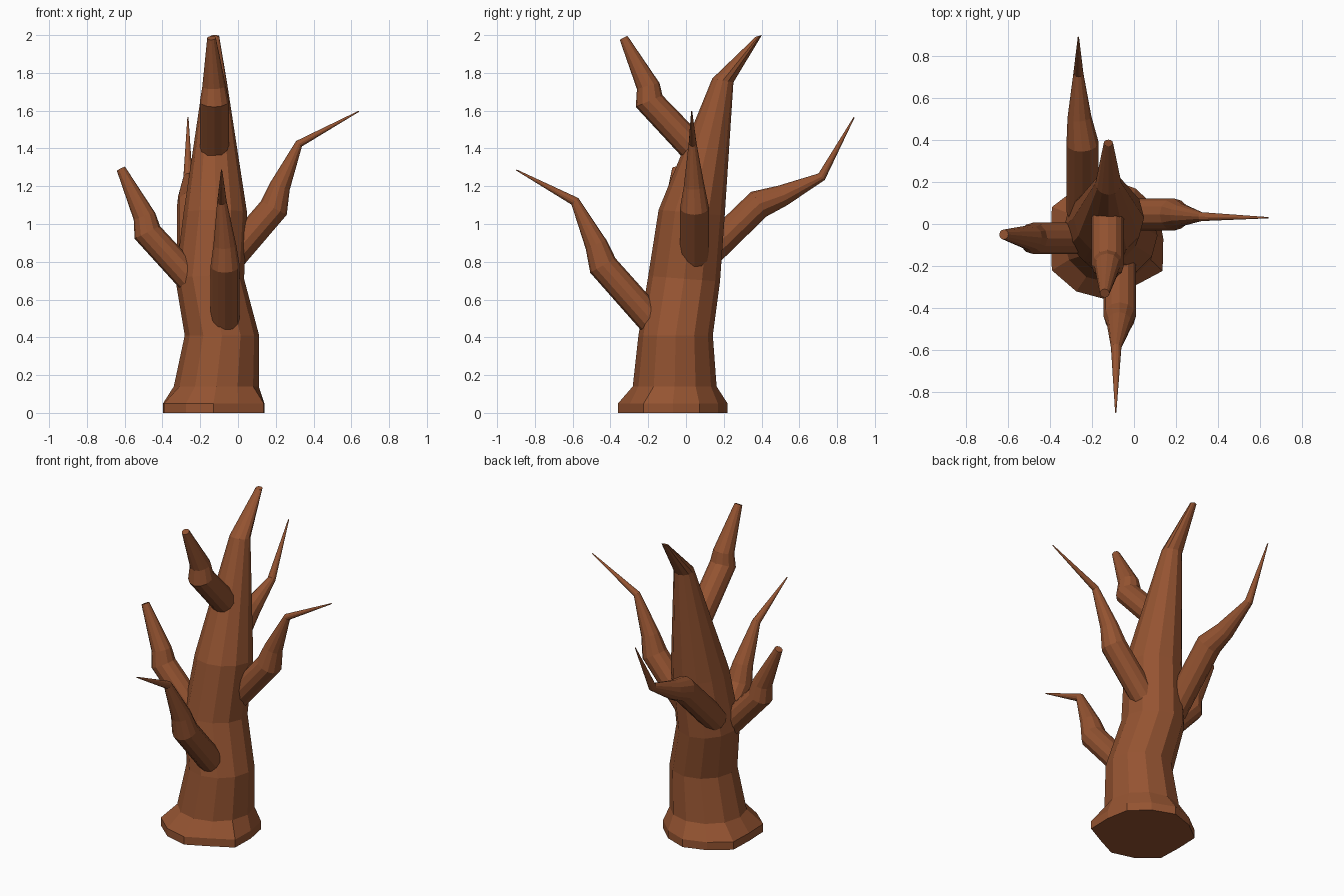
import bpy
import bmesh
from math import cos, sin, tau
from mathutils import Vector

cube = bpy.data.objects.get("Cube")
if cube:
    bpy.data.objects.remove(cube, do_unlink=True)

SIDES = 12

bark = bpy.data.materials.new("brown bark")
bark.use_nodes = True
colour = (0.30, 0.088, 0.031, 1)
bark.diffuse_color = colour
bark.node_tree.nodes["Principled BSDF"].inputs["Base Color"].default_value = colour


def loft(name, rings):
    """Skin a list of closed point rings and cap both ends."""
    bm = bmesh.new()
    loops = [[bm.verts.new(p) for p in ring] for ring in rings]
    for low, high in zip(loops, loops[1:]):
        for i in range(SIDES):
            j = (i + 1) % SIDES
            bm.faces.new((low[i], low[j], high[j], high[i]))
    bm.faces.new(loops[0][::-1])
    bm.faces.new(loops[-1])
    bmesh.ops.recalc_face_normals(bm, faces=bm.faces)
    mesh = bpy.data.meshes.new(name)
    bm.to_mesh(mesh)
    bm.free()
    mesh.materials.append(bark)
    obj = bpy.data.objects.new(name, mesh)
    bpy.context.collection.objects.link(obj)
    return obj


def level_ring(x, y, z, rx, ry, lobes=None, tilt=0):
    """Horizontal ring, optionally lobed, or tilted along y."""
    ring = []
    for i in range(SIDES):
        a = tau * i / SIDES
        k = lobes[i] if lobes else 1
        ring.append(Vector((x + rx * k * cos(a), y + ry * k * sin(a), z + tilt * sin(a))))
    return ring


def branch(name, side, stations):
    """Tapered round limb; rings follow the bends. side is level and across it."""
    points = [Vector(s[:3]) for s in stations]
    rings = []
    for i, (p, s) in enumerate(zip(points, stations)):
        tangent = Vector()
        if i > 0:
            tangent += (p - points[i - 1]).normalized()
        if i < len(points) - 1:
            tangent += (points[i + 1] - p).normalized()
        tangent.normalize()
        u = (side - tangent * side.dot(tangent)).normalized()
        v = tangent.cross(u)
        rings.append([p + s[3] * (u * cos(tau * k / SIDES) + v * sin(tau * k / SIDES))
                      for k in range(SIDES)])
    return loft(name, rings)


# Trunk with a flared, lobed foot and a bent, tapering top
lobes = [0.93, 0.97, 0.95, 1, 0.97, 1.04, 0.92, 1.04, 1, 1, 0.9, 1.06]
loft("trunk", [
    level_ring(-0.13, -0.07, 0, 0.29, 0.29, lobes),
    level_ring(-0.13, -0.07, 0.05, 0.29, 0.29, lobes),
    level_ring(-0.115, -0.06, 0.14, 0.225, 0.222),
    level_ring(-0.085, -0.055, 0.41, 0.197, 0.197),
    level_ring(-0.15, -0.01, 0.71, 0.182, 0.19, tilt=-0.015),
    level_ring(-0.12, 0.03, 1.06, 0.168, 0.175, tilt=-0.015),
    level_ring(-0.122, 0.195, 1.76, 0.062, 0.056, tilt=-0.01),
    level_ring(-0.122, 0.386, 1.996, 0.022, 0.016, tilt=0.004),
])

# Limbs growing to the front and back
across_x = Vector((1, 0, 0))
branch("upper_front_branch", across_x, [
    (-0.125, 0.08, 1.36, 0.077), (-0.125, -0.195, 1.65, 0.077),
    (-0.127, -0.2, 1.73, 0.062), (-0.14, -0.33, 1.985, 0.023)])
branch("lower_front_branch", across_x, [
    (-0.068, -0.12, 0.42, 0.077), (-0.068, -0.44, 0.78, 0.077),
    (-0.07, -0.475, 0.89, 0.06), (-0.085, -0.588, 1.12, 0.025),
    (-0.087, -0.898, 1.286, 0.003)])
branch("back_branch", across_x, [
    (-0.245, 0.06, 0.79, 0.077), (-0.245, 0.385, 1.105, 0.077),
    (-0.26, 0.51, 1.15, 0.057), (-0.265, 0.718, 1.25, 0.024),
    (-0.265, 0.89, 1.565, 0.003)])

# Limbs growing to the sides
across_y = Vector((0, 1, 0))
branch("right_branch", across_y, [
    (-0.19, -0.068, 0.64, 0.075), (-0.48, -0.068, 0.955, 0.075),
    (-0.495, -0.065, 1.04, 0.06), (-0.62, -0.05, 1.293, 0.024)])
branch("left_branch", across_y, [
    (-0.09, 0.045, 0.76, 0.077), (0.19, 0.045, 1.085, 0.077),
    (0.222, 0.043, 1.2, 0.055), (0.323, 0.035, 1.425, 0.021),
    (0.64, 0.03, 1.597, 0.003)])
